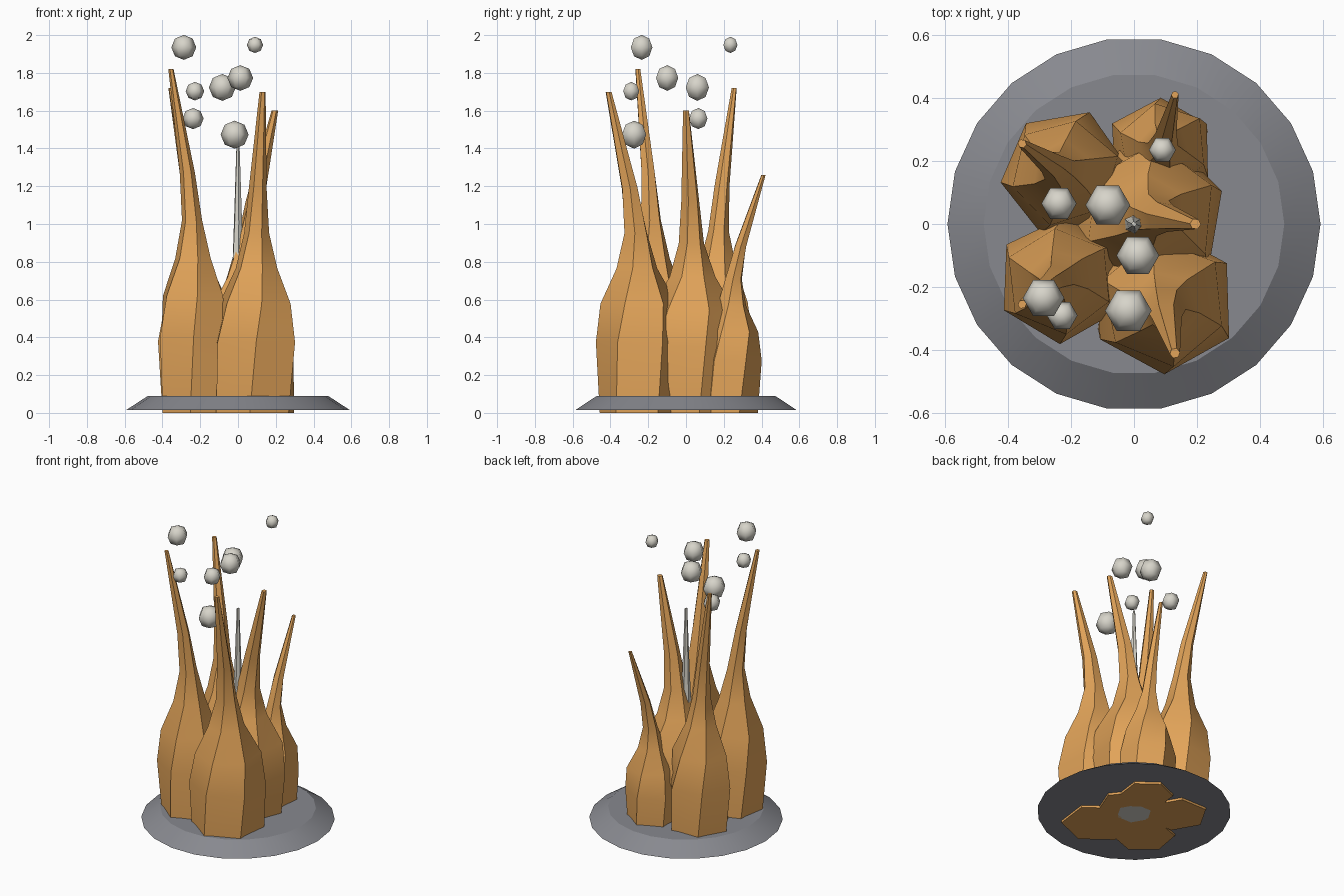
import bpy, bmesh, math, random
from mathutils import Matrix, Vector

random.seed(4)
cube = bpy.data.objects.get("Cube")
if cube:
    bpy.data.objects.remove(cube)


def material(name, rgb):
    m = bpy.data.materials.new(name)
    m.use_nodes = True
    m.diffuse_color = (*rgb, 1)
    m.node_tree.nodes["Principled BSDF"].inputs["Base Color"].default_value = (*rgb, 1)
    return m


amber = material("amber", (0.76, 0.37, 0.1))
slate = material("slate grey", (0.245, 0.25, 0.275))
ash = material("pale ash", (0.68, 0.66, 0.59))


def finish(bm, name, mat, angle):
    """Make an object, smooth below the given edge angle in degrees."""
    bmesh.ops.recalc_face_normals(bm, faces=bm.faces)
    me = bpy.data.meshes.new(name)
    bm.to_mesh(me)
    bm.free()
    me.materials.append(mat)
    ob = bpy.data.objects.new(name, me)
    bpy.context.collection.objects.link(ob)
    bpy.ops.object.select_all(action="DESELECT")
    ob.select_set(True)
    bpy.context.view_layer.objects.active = ob
    bpy.ops.object.shade_smooth_by_angle(angle=math.radians(angle))


# Tongue profile: height fraction, radius factor, lean toward the tip
PROFILE = [(0, 0.95, 0), (0.22, 1.03, 0.06), (0.34, 0.86, 0.1), (0.45, 0.48, 0.12),
           (0.56, 0.28, 0.17), (0.7, 0.2, 0.36), (1, 0.07, 1)]


def tongue(name, base, tip, height, radius, mat, turn=0.0, jitter=0.05, sides=6):
    bm = bmesh.new()
    base, tip = Vector(base), Vector(tip)
    rings = []
    for i, (h, r, lean) in enumerate(PROFILE):
        c = base.lerp(tip, lean)
        ring = []
        for k in range(sides):
            a = turn + math.tau * k / sides + 0.14 * i
            wobble = 1 + (random.uniform(-jitter, jitter) if 0 < i < 5 else 0)
            rr = radius * r * wobble
            ring.append(bm.verts.new((c.x + rr * math.cos(a), c.y + rr * math.sin(a), h * height)))
        rings.append(ring)
    for lo, hi in zip(rings, rings[1:]):
        for k in range(sides):
            j = (k + 1) % sides
            bm.faces.new((lo[k], lo[j], hi[j], hi[k]))
    bm.faces.new(rings[0][::-1])
    bm.faces.new(rings[-1])
    finish(bm, name, mat, 25)


# Five flame tongues, merging around the middle
tongue("front_left_flame", (0.09, -0.235), (0.13, -0.41), 1.70, 0.235, amber, 0.4)
tongue("front_right_flame", (-0.22, -0.17), (-0.355, -0.255), 1.82, 0.2, amber, 0.35)
tongue("back_right_flame", (-0.21, 0.155), (-0.355, 0.255), 1.72, 0.2, amber, 0.0)
tongue("left_flame", (0.03, 0.035), (0.195, 0), 1.60, 0.25, amber, 0.15)
tongue("back_left_flame", (0.085, 0.22), (0.13, 0.41), 1.26, 0.17, amber, 0.4)

# Pale spike in the middle
tongue("centre_spike", (0, 0), (0, 0), 1.43, 0.115, ash, jitter=0.0)

# Bevelled base disc
bm = bmesh.new()
bmesh.ops.create_cone(bm, cap_ends=True, segments=22, radius1=0.592, radius2=0.477, depth=0.075,
                      matrix=Matrix.Translation((0, 0, 0.0525)) @ Matrix.Rotation(math.pi / 2, 4, "Z"))
finish(bm, "base_disc", slate, 22)

# Floating sparks: x, y, z, radius
SPARKS = [(-0.287, -0.235, 1.935, 0.066), (0.09, 0.235, 1.948, 0.043),
          (-0.228, -0.29, 1.703, 0.049), (-0.083, 0.06, 1.723, 0.071),
          (0.012, -0.1, 1.773, 0.068), (-0.238, 0.065, 1.558, 0.056),
          (-0.018, -0.275, 1.473, 0.074)]
for i, (x, y, z, r) in enumerate(SPARKS):
    bm = bmesh.new()
    bmesh.ops.create_uvsphere(bm, u_segments=6, v_segments=4, radius=r,
                              matrix=Matrix.Translation((x, y, z)) @ Matrix.Rotation(math.pi / 6, 4, "Z"))
    finish(bm, f"spark_{i + 1}", ash, 70)
